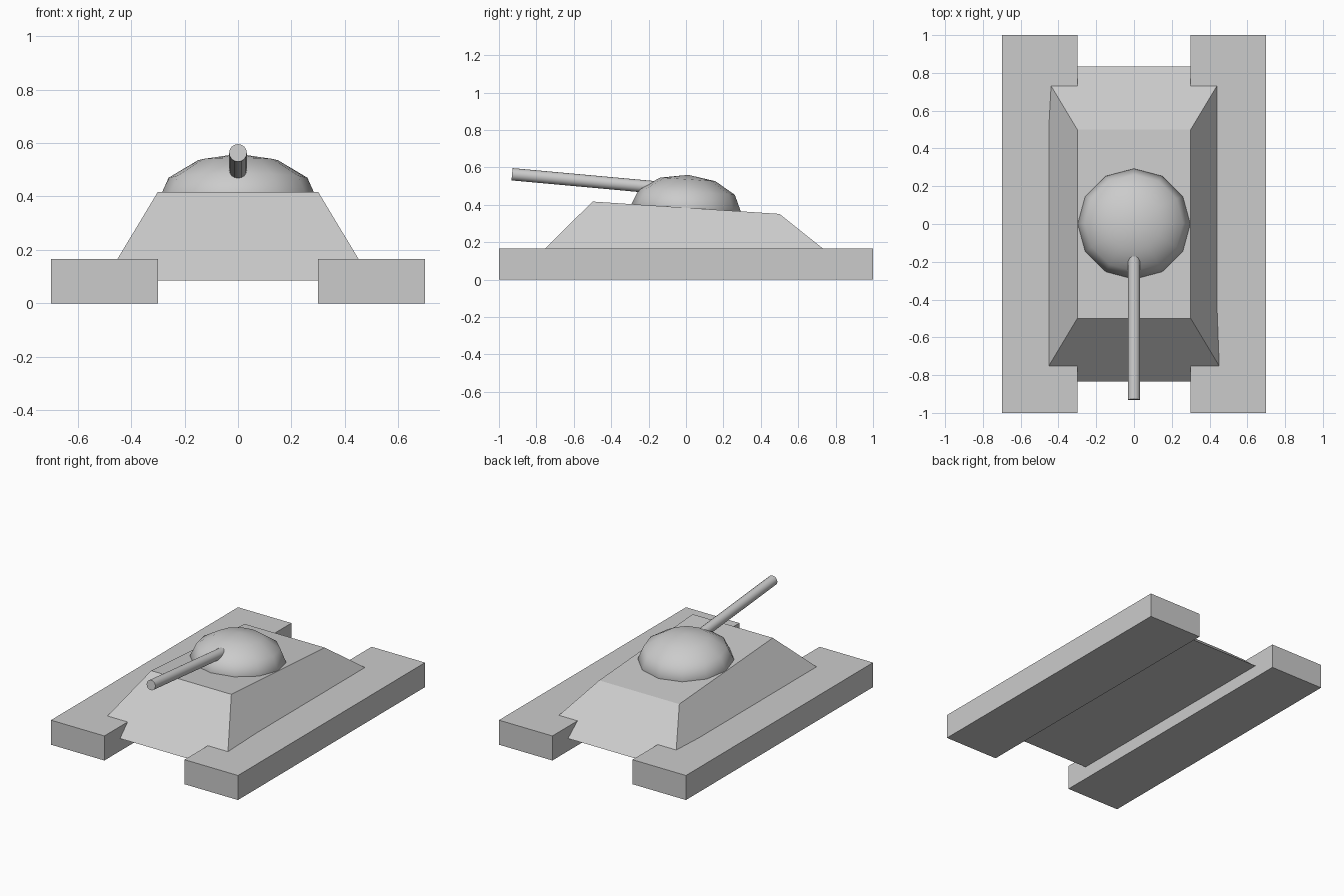
import bpy, bmesh, math
from mathutils import Vector

if "Cube" in bpy.data.objects:
    bpy.data.objects.remove(bpy.data.objects["Cube"])

def make_object(name, verts, faces):
    mesh = bpy.data.meshes.new(name)
    mesh.from_pydata(verts, [], faces)
    bm = bmesh.new()
    bm.from_mesh(mesh)
    bmesh.ops.recalc_face_normals(bm, faces=bm.faces)
    bm.to_mesh(mesh)
    bm.free()
    obj = bpy.data.objects.new(name, mesh)
    bpy.context.collection.objects.link(obj)
    return obj

BOX_FACES = [(0, 1, 2, 3), (4, 5, 6, 7)] + [(i, (i + 1) % 4, (i + 1) % 4 + 4, i + 4) for i in range(4)]
CORNERS = [(-1, -1), (1, -1), (1, 1), (-1, 1)]

# Tracks: one long block on each side
for side, name in ((-1, "left_track"), (1, "right_track")):
    make_object(name, [(side * 0.5 + 0.2 * cx, cy, z) for z in (0, 0.166) for cx, cy in CORNERS], BOX_FACES)

# Hull: tapered block whose top slopes down to the rear
base = [(0.5 * cx, 0.833 * cy, 0.085) for cx, cy in CORNERS]
deck = [(0.3 * cx, 0.5 * cy, 0.384 - 0.033 * cy) for cx, cy in CORNERS]
make_object("hull", base + deck, BOX_FACES)

# Turret: flattened dome leaning with the deck
bpy.ops.mesh.primitive_uv_sphere_add(segments=12, ring_count=6, radius=1, location=(0, 0, 0.38),
                                     rotation=(-math.atan(0.066), 0, 0))
turret = bpy.context.object
turret.name = "turret"
turret.scale = (0.3, 0.295, 0.18)
bpy.ops.object.shade_smooth()

# Gun barrel: slim cylinder raised slightly
start, end = Vector((0, -0.15, 0.492)), Vector((0, -0.93, 0.563))
axis = end - start
bpy.ops.mesh.primitive_cylinder_add(vertices=16, radius=0.033, depth=axis.length, location=(start + end) / 2,
                                    rotation=axis.to_track_quat('Z', 'Y').to_euler())
bpy.context.object.name = "gun_barrel"
bpy.ops.object.shade_smooth_by_angle(angle=math.radians(40))
